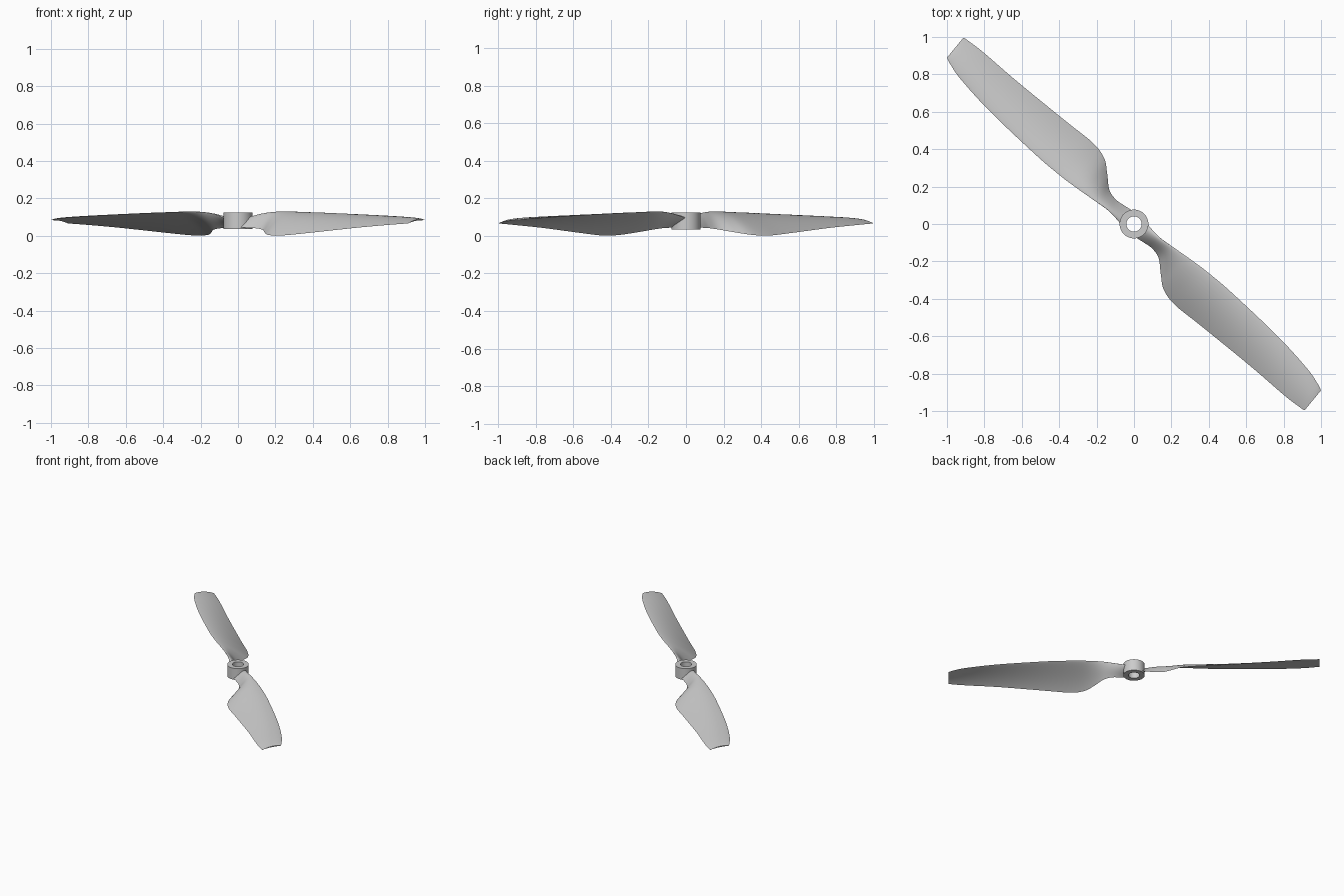
import bpy, bmesh, math
from mathutils import Matrix, Vector

default = bpy.data.objects.get("Cube")
if default:
    bpy.data.objects.remove(default)

grey = bpy.data.materials.new("light_grey_plastic")
grey.use_nodes = True
colour = (0.6, 0.6, 0.6, 1)
grey.diffuse_color = colour
grey.node_tree.nodes["Principled BSDF"].inputs["Base Color"].default_value = colour

# Blade stations: radius, leading offset, leading z, trailing offset, trailing z, thickness
STATIONS = [
    (.055, .05, .095, -.045, .045, .03),
    (.11, .046, .11, -.032, .042, .028),
    (.16, .048, .12, -.024, .04, .026),
    (.22, .058, .127, -.036, .032, .024),
    (.29, .07, .129, -.09, .017, .023),
    (.36, .082, .128, -.137, .005, .022),
    (.46, .096, .125, -.151, .001, .021),
    (.63, .11, .12, -.132, .013, .019),
    (.97, .119, .107, -.097, .042, .015),
    (1.2, .108, .096, -.08, .058, .012),
    (1.3, .09, .089, -.067, .064, .01),
    (1.336, .078, .084, -.06, .067, .007),
]
STEPS = 5
CHORD = 14


def catmull(a, b, c, d, t):
    return [0.5 * (2 * q + (r - p) * t + (2 * p - 5 * q + 4 * r - s) * t ** 2
                   + (3 * q - p - 3 * r + s) * t ** 3) for p, q, r, s in zip(a, b, c, d)]


def spline(rows):
    ends = [rows[0]] + rows + [rows[-1]]
    out = [catmull(*ends[i:i + 4], k / STEPS)
           for i in range(len(rows) - 1) for k in range(STEPS)]
    return out + [rows[-1]]


def section(row):
    """Closed cambered airfoil loop: over the top, then back underneath."""
    radius, lead, lead_z, trail, trail_z, thick = row
    camber = 0.06 * (lead - trail)
    along, across = Vector((1, -1, 0)).normalized(), Vector((1, 1, 0)).normalized()
    fractions = [(1 - math.cos(math.pi * i / CHORD)) / 2 for i in range(CHORD + 1)]
    path = [(c, 1) for c in fractions] + [(c, -1) for c in fractions[-2:0:-1]]
    loop = []
    for c, side in path:
        z = lead_z + (trail_z - lead_z) * c + camber * 4 * c * (1 - c)
        z += side * thick / 2 * math.sin(math.pi * c ** 0.7)
        p = along * radius * (1 + 0.01 * c) + across * (lead + (trail - lead) * c)
        loop.append((p.x, p.y, max(z, 0)))
    return loop


def finish(bm, name):
    bmesh.ops.recalc_face_normals(bm, faces=bm.faces)
    mesh = bpy.data.meshes.new(name)
    bm.to_mesh(mesh)
    bm.free()
    mesh.materials.append(grey)
    obj = bpy.data.objects.new(name, mesh)
    bpy.context.collection.objects.link(obj)
    bpy.ops.object.select_all(action="DESELECT")
    obj.select_set(True)
    bpy.context.view_layer.objects.active = obj
    bpy.ops.object.shade_smooth_by_angle(angle=math.radians(35))


def bridge(bm, loops, closed=False):
    n = len(loops[0])
    pairs = list(zip(loops, loops[1:])) + ([(loops[-1], loops[0])] if closed else [])
    for a, b in pairs:
        for i in range(n):
            j = (i + 1) % n
            bm.faces.new((a[i], a[j], b[j], b[i]))


# Two twisted blades, half a turn apart
for name, angle in (("front_blade", 0), ("back_blade", math.pi)):
    bm = bmesh.new()
    loops = [[bm.verts.new(p) for p in section(row)] for row in spline(STATIONS)]
    bridge(bm, loops)
    bm.faces.new(loops[0])
    bm.faces.new(loops[-1])
    bm.transform(Matrix.Rotation(angle, 4, "Z"))
    finish(bm, name)

# Hub ring with a shaft hole
bm = bmesh.new()
SIDES = 48
profile = [(.041, .035), (.077, .035), (.077, .125), (.041, .125)]
rings = [[bm.verts.new((r * math.cos(math.tau * i / SIDES), r * math.sin(math.tau * i / SIDES), z))
          for i in range(SIDES)] for r, z in profile]
bridge(bm, rings, closed=True)
finish(bm, "hub")
